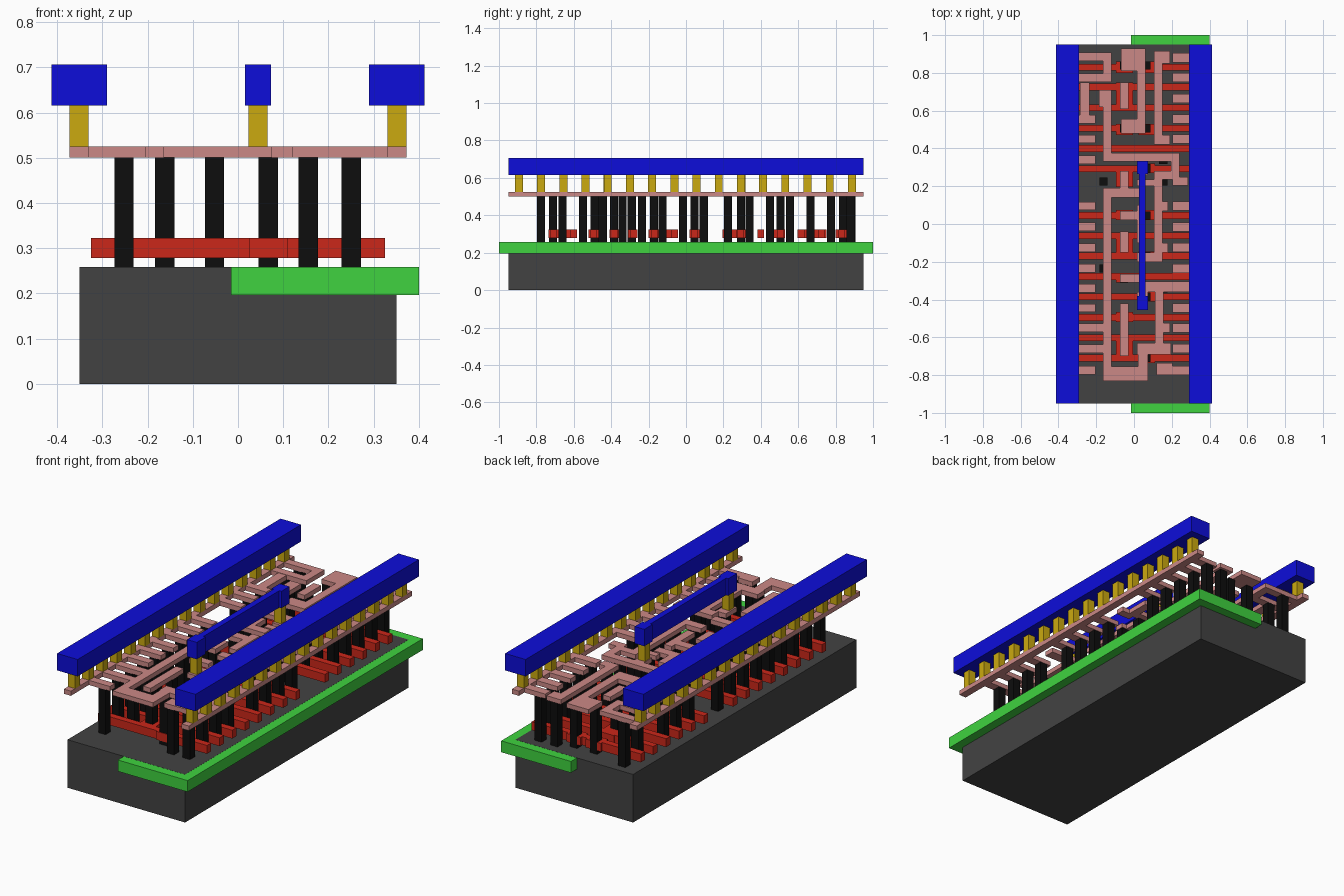
import bpy, bmesh


def material(name, rgb):
    m = bpy.data.materials.new(name)
    m.diffuse_color = (*rgb, 1)
    return m


DARK = material("dark_grey", (0.055, 0.055, 0.055))
GREEN = material("green", (0.05, 0.65, 0.05))
GREY = material("light_grey", (0.6, 0.6, 0.6))
RED = material("red", (0.6, 0.02, 0.01))
BLACK = material("black", (0.004, 0.004, 0.004))
PINK = material("pink", (0.6, 0.25, 0.24))
YELLOW = material("yellow", (0.6, 0.4, 0.005))
BLUE = material("blue", (0.004, 0.004, 0.7))


def layer(name, rects, z0, z1, mat):
    """One object made of boxes, each given as x0, x1, y0, y1."""
    bm = bmesh.new()
    for x0, x1, y0, y1 in rects:
        cube = bmesh.ops.create_cube(bm, size=1)
        for v in cube["verts"]:
            v.co = ((x0 + x1) / 2 + v.co.x * (x1 - x0),
                    (y0 + y1) / 2 + v.co.y * (y1 - y0),
                    (z0 + z1) / 2 + v.co.z * (z1 - z0))
    me = bpy.data.meshes.new(name)
    bm.to_mesh(me)
    bm.free()
    me.materials.append(mat)
    ob = bpy.data.objects.new(name, me)
    bpy.context.collection.objects.link(ob)
    return ob


def posts(points, size):
    h = size / 2
    return [(x - h, x + h, y - h, y + h) for x, y in points]


# Base slab, well and the two doped strips, all flush at the top
layer("substrate", [(-0.35, 0.35, -0.95, 0.95)], 0, 0.2585, DARK)
layer("well", [(-0.015, 0.4, -1, 1)], 0.197, 0.258, GREEN)
layer("diffusion", [(s - 0.075, s + 0.075, a, b) for s in (-0.205, 0.205)
                    for a, b in ((-0.81, 0.13), (0.19, 0.915))], 0.2, 0.258, GREY)

# Gate bars with contact pads in the middle
gates = [0.83, 0.725, 0.615, 0.507, 0.4, 0.293,
         0.045, -0.062, -0.17, -0.278, -0.385, -0.495, -0.602, -0.71]
bars = [(-0.325, 0.325, y - 0.018, y + 0.018) for y in gates]
pads = [(-0.095, -0.005, a, b) for a, b in
        ((0.8, 0.86), (0.61, 0.75), (0.47, 0.53), (0.195, 0.29), (0.02, 0.075),
         (-0.17, -0.06), (-0.31, -0.26), (-0.52, -0.465), (-0.71, -0.6))]
pads += [(0.025, 0.11, a, b) for a, b in
         ((0.8, 0.86), (0.47, 0.53), (0.27, 0.32), (0.02, 0.075), (-0.2, -0.145),
          (-0.41, -0.36), (-0.735, -0.68))]
layer("gate_bars", bars + pads, 0.278, 0.323, RED)

# Contact posts
left_y = [0.885, 0.775, 0.555, 0.45, 0.34, 0.095, -0.015, -0.125,
          -0.235, -0.34, -0.445, -0.55, -0.66, -0.775]
right_y = [0.88, 0.775, 0.665, 0.555, 0.45, 0.095, -0.015, -0.125,
           -0.235, -0.445, -0.55, -0.66, -0.775]
points = [(-0.252, y) for y in left_y] + [(0.25, y) for y in right_y]
points += [(-0.162, y) for y in (0.665, 0.225, -0.235, -0.55, -0.66)]
points += [(0.155, y) for y in (0.88, 0.45, 0.34, 0.225, 0.095, -0.125, -0.34, -0.55, -0.775)]
points += [(-0.052, y) for y in (0.84, 0.665, 0.505, 0.225, 0.045, -0.125, -0.29, -0.49, -0.66)]
points += [(0.067, y) for y in (0.84, 0.505, 0.295, 0.045, -0.17, -0.385, -0.71)]
layer("contact_posts", posts(points, 0.043), 0.2585, 0.5, BLACK)

# First wiring layer: side rails, tabs and inner tracks
rails = [(s - 0.021, s + 0.021, -0.95, 0.95) for s in (-0.351, 0.351)]
wide = (0.885, 0.775, -0.55, -0.66)
tabs = [(-0.33, -0.12 if y in wide else -0.205, y - 0.022, y + 0.022) for y in left_y]
tabs += [(0.205, 0.33, y - 0.024, y + 0.024) for y in right_y]
tabs += [(-0.285, -0.235, 0.555, 0.75), (-0.165, -0.12, 0.775, 0.885)]
upper = [
    (-0.07, 0.06, 0.81, 0.93), (0.015, 0.06, 0.53, 0.81), (-0.07, 0.06, 0.48, 0.555),
    (-0.075, -0.03, 0.61, 0.75), (-0.185, -0.12, 0.62, 0.71), (-0.165, -0.12, 0.33, 0.62),
    (-0.165, 0.24, 0.33, 0.375), (0.195, 0.24, 0.275, 0.33),
    (0.105, 0.15, 0.42, 0.915), (0.15, 0.19, 0.85, 0.915), (0.15, 0.19, 0.42, 0.47),
    (0.02, 0.075, 0.26, 0.33), (0.105, 0.24, 0.235, 0.28), (0.205, 0.285, 0.205, 0.25),
]
lower = [
    (-0.165, -0.12, -0.83, 0.19), (-0.12, 0.06, 0.14, 0.19), (-0.075, -0.03, 0.19, 0.28),
    (0.015, 0.15, 0.2, 0.235), (0.105, 0.15, -0.2, 0.2), (0.15, 0.18, 0.07, 0.12),
    (0.15, 0.18, -0.15, -0.1), (0.015, 0.06, -0.1, 0.1), (-0.075, 0.015, 0.02, 0.07),
    (-0.075, -0.03, -0.15, -0.04), (0.015, 0.105, -0.2, -0.15), (-0.075, 0.04, -0.31, -0.265),
    (0.06, 0.29, -0.36, -0.305), (0.015, 0.075, -0.455, -0.36), (0.11, 0.155, -0.64, -0.36),
    (-0.075, -0.03, -0.7, -0.42), (0.015, 0.195, -0.69, -0.63), (0.02, 0.075, -0.83, -0.69),
    (-0.12, 0.02, -0.83, -0.755), (0.12, 0.205, -0.8, -0.735), (0.155, 0.19, -0.575, -0.525),
]
layer("lower_wiring", rails + tabs + upper + lower, 0.5, 0.525, PINK)

# Vias under the top bars
step = 1.78 / 15
via_points = [(s, -0.893 + i * step) for s in (-0.351, 0.351) for i in range(16)]
via_points += [(0.044, 0.296), (0.044, -0.42)]
layer("vias", posts(via_points, 0.042), 0.525, 0.615, YELLOW)

# Top power bars and short centre bar with end pads
layer("top_bars", [(-0.412, -0.29, -0.95, 0.95), (0.29, 0.412, -0.95, 0.95)],
      0.615, 0.706, BLUE)
layer("centre_bar", [(0.027, 0.06, -0.38, 0.265), (0.015, 0.073, 0.265, 0.333),
                     (0.015, 0.073, -0.455, -0.38)], 0.615, 0.706, BLUE)
